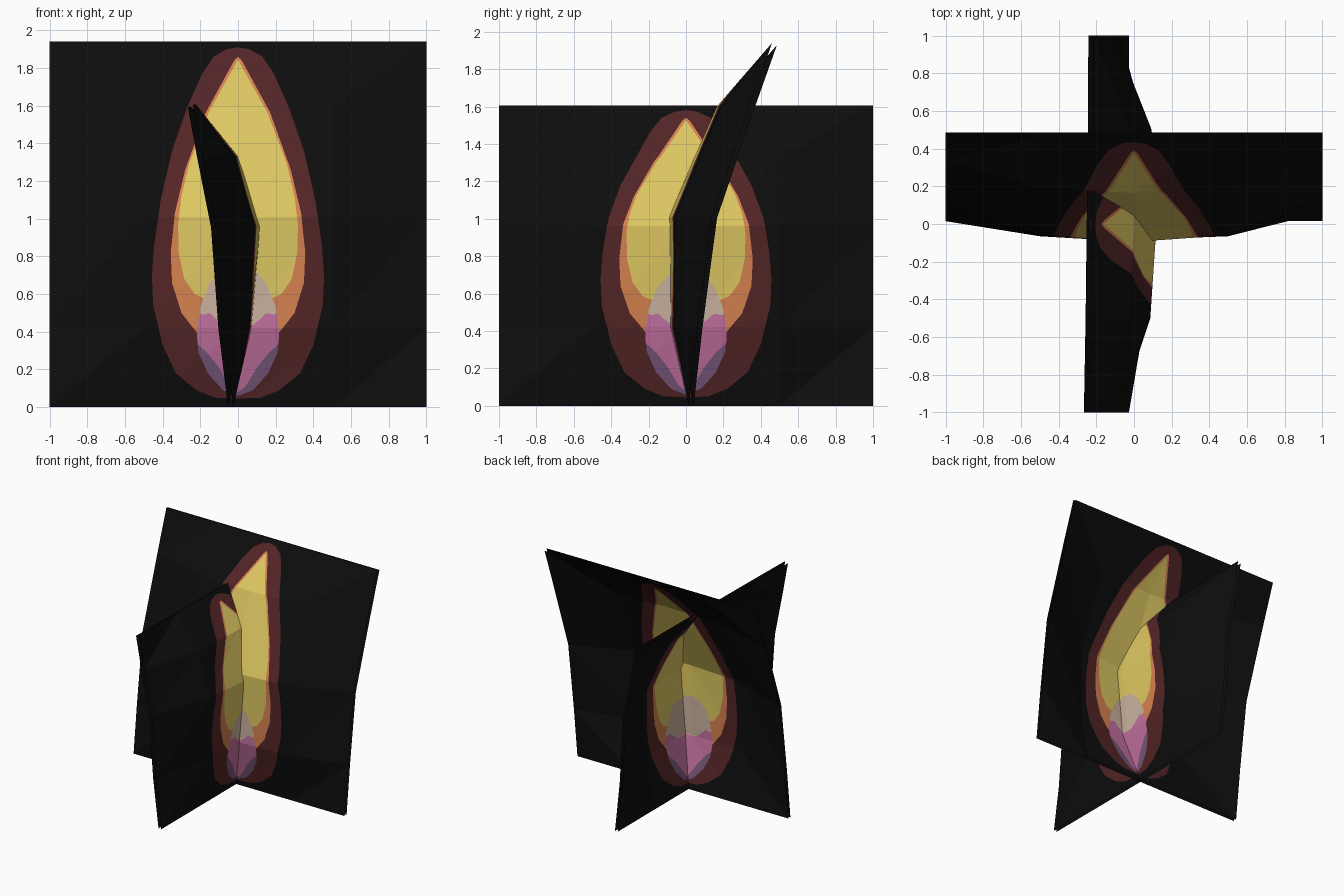
import bpy
from mathutils import Vector
from mathutils.geometry import delaunay_2d_cdt

if "Cube" in bpy.data.objects:
    bpy.data.objects.remove(bpy.data.objects["Cube"])


def srgb(r, g, b):
    lin = [((c / 255 + 0.055) / 1.055) ** 2.4 if c > 10 else c / 255 / 12.92 for c in (r, g, b)]
    return (*lin, 1)


def material(name, rgb):
    m = bpy.data.materials.new(name)
    m.diffuse_color = srgb(*rgb)
    m.use_nodes = True
    m.node_tree.nodes["Principled BSDF"].inputs["Base Color"].default_value = m.diffuse_color
    return m


MATS = [material("black", (13, 13, 13)), material("dark red glow", (84, 37, 38)),
        material("orange", (214, 130, 80)), material("yellow", (222, 200, 98)),
        material("dull purple", (120, 88, 124)), material("pink", (196, 113, 160)),
        material("pale beige", (204, 179, 159))]

# Right halves of the nested flame outlines (half width, height), mirrored below
GLOW = [(0, .045), (.12, .05), (.22, .09), (.33, .18), (.4, .33), (.45, .54), (.457, .7), (.445, .86),
        (.41, 1.1), (.35, 1.36), (.27, 1.59), (.19, 1.77), (.13, 1.86), (.06, 1.9), (0, 1.91)]
ORANGE = [(0, .3), (.21, .385), (.3, .5), (.35, .66), (.357, .82), (.335, 1.03), (.28, 1.26),
          (.17, 1.565), (.02, 1.84), (0, 1.86)]
YELLOW = [(0, .57), (.16, .57), (.23, .6), (.285, .68), (.315, .82), (.318, .97), (.3, 1.12),
          (.26, 1.29), (.155, 1.565), (0, 1.845)]
LENS = [(0, .06), (.08, .09), (.16, .18), (.21, .29), (.218, .4), (.2, .53), (.15, .66),
        (.08, .735), (0, .75)]
PINK = [(0, .08), (.04, .11), (.1, .21), (.16, .285), (.215, .335), (.218, .4), (.205, .5), (0, .5)]
BEIGE = [(0, .41), (.06, .42), (.12, .47), (.15, .5), (.19, .49), (.205, .5), (.2, .53),
         (.15, .66), (.08, .735), (0, .75)]
OUTLINES = [[Vector(p) for p in half] + [Vector((-x, z)) for x, z in half[-2:0:-1]]
            for half in (GLOW, ORANGE, YELLOW, LENS, PINK, BEIGE)]

COLS = [-1, -.5, 0, .5, 1]
ROWS = [0, .42, 1.01, 1.6, 1.94]


def inside(p, poly):
    hit = False
    for a, b in zip(poly, poly[1:] + poly[:1]):
        if (a.y > p.y) != (b.y > p.y) and p.x < a.x + (b.x - a.x) * (p.y - a.y) / (b.y - a.y):
            hit = not hit
    return hit


def flat_pattern():
    """Cut the flat sheet along its fold lines and along the flame outlines."""
    pts, edges = [], []

    def path(ps, closed=False):
        s = len(pts)
        pts.extend(Vector(p) for p in ps)
        edges.extend((s + i, s + i + 1) for i in range(len(ps) - 1))
        if closed:
            edges.append((s + len(ps) - 1, s))

    for c in COLS:
        path([(c, r) for r in ROWS])
    for r in ROWS:
        path([(c, r) for c in COLS])
    for i in range(4):
        for j in range(4):
            path([(COLS[i], ROWS[j]), (COLS[i + 1], ROWS[j + 1])])
    for o in OUTLINES:
        path(o, True)
    verts, _, faces = delaunay_2d_cdt(pts, edges, [], 0, 1e-5)[:3]
    colours = []
    for f in faces:
        c = sum((verts[i] for i in f), Vector((0, 0))) / len(f)
        colours.append(max([0] + [k + 1 for k, o in enumerate(OUTLINES) if inside(c, o)]))
    return verts, faces, colours


PATTERN = flat_pattern()


def cell(v, stops):
    i = 0
    while i < 3 and v > stops[i + 1]:
        i += 1
    return i, (v - stops[i]) / (stops[i + 1] - stops[i])


def flame_sheet(name, heights, depth, side):
    """Fold the pattern: depth holds the profiles at the middle, halfway and the outer edge."""
    def corner(i, j):
        return Vector((COLS[i], depth[abs(i - 2)][j], heights[j]))

    def fold(p):
        i, s = cell(p.x, COLS)
        j, t = cell(p.y, ROWS)
        a, d = corner(i, j), corner(i + 1, j + 1)
        if s > t:
            b = corner(i + 1, j)
            return a + s * (b - a) + t * (d - b)
        b = corner(i, j + 1)
        return a + t * (b - a) + s * (d - b)

    flat, tris, colours = PATTERN
    front = [fold(p) for p in flat]
    # second skin just behind the first, facing backwards
    back = [q + Vector((0, .026, -.012 * q.z / heights[-1])) for q in front]
    for q in back:
        q.z = max(q.z, 0)
    verts = front + back
    if side:  # quarter turn with a slight twist
        verts = [Vector((-q.y + .012 * q.x * q.z / heights[-1], q.x, q.z)) for q in verts]
    n = len(front)
    faces = [tuple(f) for f in tris] + [tuple(n + i for i in reversed(f)) for f in tris]
    me = bpy.data.meshes.new(name)
    me.from_pydata(verts, [], faces)
    for m in MATS:
        me.materials.append(m)
    me.polygons.foreach_set("material_index", colours + colours)
    me.update()
    bpy.context.collection.objects.link(bpy.data.objects.new(name, me))


# Tall sheet facing the front
flame_sheet("wide_flame_sheet", ROWS,
            [(.015, -.085, -.095, .165, .46), (.015, -.065, -.06, .19, .46),
             (.015, .062, .14, .34, .46)], False)
# Shorter sheet crossing it, facing right
flame_sheet("crossing_flame_sheet", [0, .42, .96, 1.33, 1.605],
            [(.027, -.072, -.12, .0, .225), (.027, -.06, -.09, .02, .225),
             (.027, .075, .11, .18, .228)], True)
